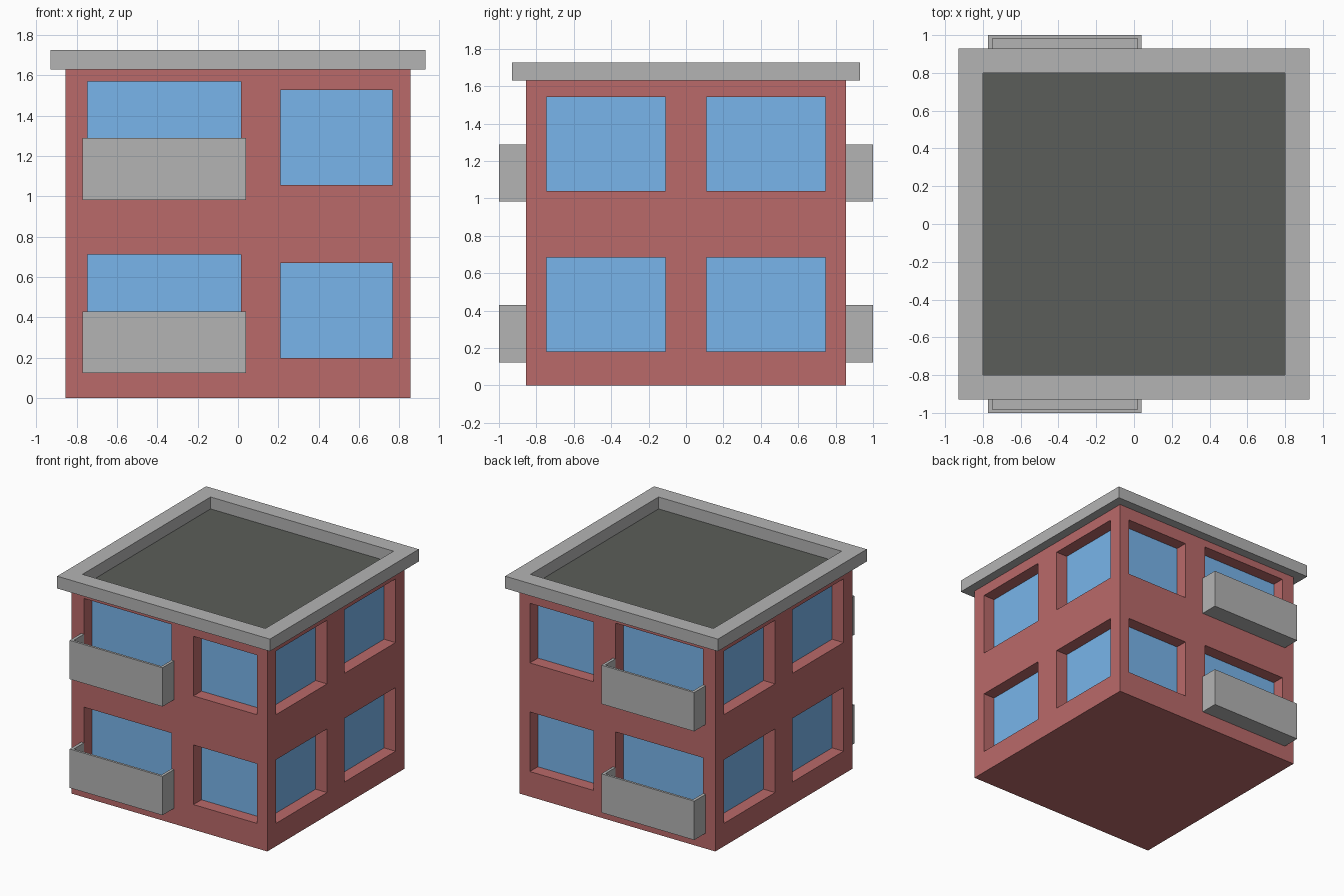
import bpy, bmesh
from mathutils import Matrix, Vector

if "Cube" in bpy.data.objects:
    bpy.data.objects.remove(bpy.data.objects["Cube"])

H, W, D = 1.63, 0.856, 0.1        # wall height, half width, window recess depth
FLOORS = (0.0, 0.859)


def material(name, rgb):
    m = bpy.data.materials.new(name)
    m.diffuse_color = (*rgb, 1)
    m.use_nodes = True
    m.node_tree.nodes["Principled BSDF"].inputs["Base Color"].default_value = m.diffuse_color
    return m


def boxes(name, ranges, mats=()):
    """One object made of axis-aligned boxes (x0, x1, y0, y1, z0, z1)."""
    bm = bmesh.new()
    for x0, x1, y0, y1, z0, z1 in ranges:
        mid = Vector((x0 + x1, y0 + y1, z0 + z1)) / 2
        size = (x1 - x0, y1 - y0, z1 - z0)
        bmesh.ops.create_cube(bm, size=1, matrix=Matrix.Translation(mid) @ Matrix.Diagonal((*size, 1)))
    me = bpy.data.meshes.new(name)
    bm.to_mesh(me)
    bm.free()
    for m in mats:
        me.materials.append(m)
    ob = bpy.data.objects.new(name, me)
    bpy.context.collection.objects.link(ob)
    return ob


def carve(ob, ranges):
    """Cut boxes out of an object and discard the cutter."""
    cutter = boxes("cutter", ranges)
    cutter.hide_render = True
    mod = ob.modifiers.new("carve", 'BOOLEAN')
    mod.operation, mod.solver, mod.object = 'DIFFERENCE', 'EXACT', cutter
    bpy.context.view_layer.objects.active = ob
    bpy.ops.object.modifier_apply(modifier=mod.name)
    bpy.data.objects.remove(cutter)


def span(side, a, b):
    """Sorted range from a to b, mirrored when side is -1."""
    return tuple(sorted((side * a, side * b)))


brick = material("brick", (0.49, 0.143, 0.143))
glass = material("glass", (0.19, 0.46, 0.83))
tar = material("roof_tar", (0.105, 0.11, 0.1))
concrete = material("concrete", (0.455, 0.455, 0.455))

# Window and balcony door recesses, repeated per floor and side
recesses = []
for z in FLOORS:
    for s in (-1, 1):
        depth = span(s, W - D, W + 0.1)
        recesses.append((0.21, 0.766, *depth, z + 0.198, z + 0.669))
        recesses.append((-0.746, 0.016, *depth, z + 0.15, z + 0.712))
        for t in (-1, 1):
            recesses.append((*depth, *span(t, 0.11, 0.745), z + 0.181, z + 0.684))

# Brick walls with glass at the back of each recess
walls = boxes("walls", [(-W, W, -W, W, 0, H)], (brick, glass))
carve(walls, recesses)
for p in walls.data.polygons:
    c, n = p.center, p.normal
    p.material_index = int(any(abs(n[i]) > 0.9 and abs(c[i] - n[i] * (W - D)) < 0.001 for i in (0, 1)))

# Balconies: open trays in front of the doors, front and back
for i, z in enumerate(FLOORS):
    for s, label in ((-1, "front"), (1, "back")):
        tray = boxes(f"{label}_balcony_{i + 1}",
                     [(-0.772, 0.04, *span(s, W, 1), z + 0.123, z + 0.43)], (concrete,))
        carve(tray, [(-0.748, 0.018, *span(s, W - 0.05, 0.982), z + 0.15, z + 0.6)])

# Overhanging parapet ring and dark roof deck
parapet = boxes("parapet", [(-0.93, 0.93, -0.93, 0.93, H, 1.727)], (concrete,))
carve(parapet, [(-0.8, 0.8, -0.8, 0.8, H - 0.1, 2)])
boxes("roof_deck", [(-0.8, 0.8, -0.8, 0.8, H - 0.01, H + 0.003)], (tar,))
